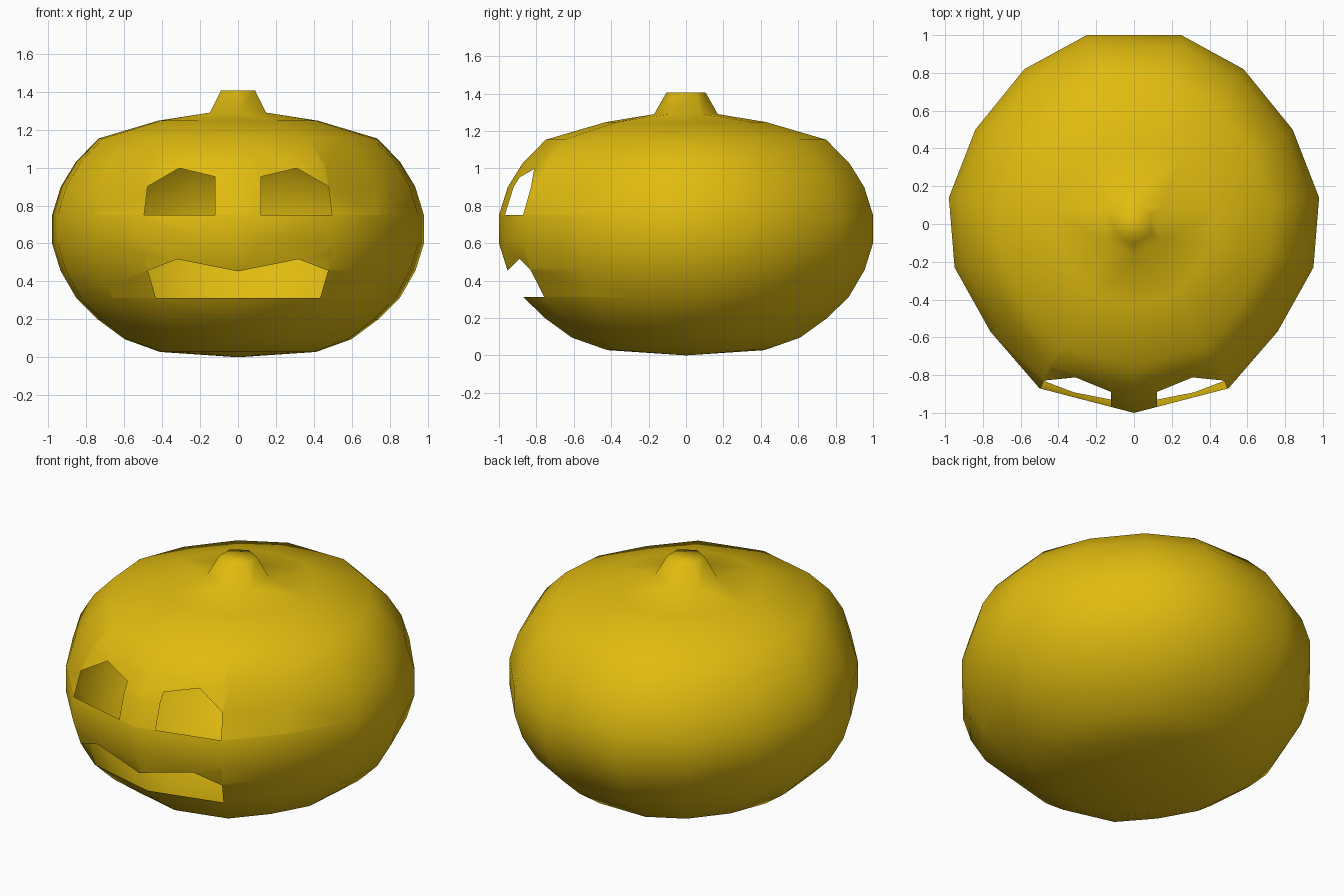
import bpy, bmesh, math
from mathutils import Vector

if "Cube" in bpy.data.objects:
    bpy.data.objects.remove(bpy.data.objects["Cube"])

# Half of the widest 15-sided cross-section, from front to back
HALF = [(0, -1), (.5, -.87), (.76, -.57), (.95, -.23), (.98, .14), (.84, .5), (.58, .82), (.25, 1)]
RING = HALF + [(-x, y) for x, y in reversed(HALF[1:])]

# Body profile: (scale, height)
PROFILE = [(.42, .028), (.61, .095), (.755, .2), (.87, .312), (.955, .457), (1, .6), (1, .75),
           (.953, .9), (.872, 1.03), (.75, 1.153), (.43, 1.247)]
# Stem profile
STEM = [(.17, 1.29), (.105, 1.405)]

# Carved openings, right half, as convex outlines in x and z
EYE = [(.122, .751), (.495, .751), (.477, .9), (.31, .997), (.122, .952)]
MOUTH = [(0, .313), (.433, .313), (.475, .457), (.32, .517), (0, .453)]


def add_ring(bm, points, scale, z):
    return [bm.verts.new((x * scale, y * scale, z)) for x, y in points]


def loop_edges(bm, ring):
    n = len(ring)
    return [bm.edges.get((ring[i], ring[(i + 1) % n])) or
            bm.edges.new((ring[i], ring[(i + 1) % n])) for i in range(n)]


def skin(bm, a, b):
    n = len(a)
    for i in range(n):
        j = (i + 1) % n
        bm.faces.new((a[i], a[j], b[j], b[i]))


def carve(bm, outline):
    """Slice the front wall along the outline, then remove the faces inside it."""
    xs, zs = [p[0] for p in outline], [p[1] for p in outline]
    sides = []
    for (x0, z0), (x1, z1) in zip(outline, outline[1:] + outline[:1]):
        sides.append((Vector((x0, 0, z0)), Vector((z1 - z0, 0, x0 - x1)).normalized()))

    def near(f):
        return (f.calc_center_median().y < -.6
                and min(v.co.x for v in f.verts) < max(xs) - 1e-4
                and max(v.co.x for v in f.verts) > min(xs) + 1e-4
                and min(v.co.z for v in f.verts) < max(zs) - 1e-4
                and max(v.co.z for v in f.verts) > min(zs) + 1e-4)

    for co, no in sides:
        faces = [f for f in bm.faces if near(f)]
        geom = set(faces)
        for f in faces:
            geom.update(f.edges)
            geom.update(f.verts)
        bmesh.ops.bisect_plane(bm, geom=list(geom), dist=1e-4, plane_co=co, plane_no=no)
    inside = [f for f in bm.faces if f.calc_center_median().y < -.6 and
              all((f.calc_center_median() - co).dot(no) < 0 for co, no in sides)]
    bmesh.ops.delete(bm, geom=inside, context='FACES')


bm = bmesh.new()

# Hollow body with a closed bottom
rings = [add_ring(bm, RING, s, z) for s, z in PROFILE]
for a, b in zip(rings, rings[1:]):
    skin(bm, a, b)
pole = bm.verts.new((0, 0, 0))
for i in range(len(RING)):
    bm.faces.new((rings[0][(i + 1) % len(RING)], rings[0][i], pole))

# Six-sided stem growing out of the body
hexagon = [(math.sin(i * math.pi / 3), -math.cos(i * math.pi / 3)) for i in range(6)]
base, top = [add_ring(bm, hexagon, s, z) for s, z in STEM]
skin(bm, base, top)
bm.faces.new(top)
bmesh.ops.bridge_loops(bm, edges=loop_edges(bm, rings[-1]) + loop_edges(bm, base))
bmesh.ops.recalc_face_normals(bm, faces=bm.faces[:])

# Eyes and mouth
for shape in (EYE, MOUTH):
    carve(bm, shape)
    carve(bm, [(-x, z) for x, z in reversed(shape)])

for f in bm.faces:
    f.smooth = True
mesh = bpy.data.meshes.new("pumpkin_shell")
bm.to_mesh(mesh)
bm.free()
obj = bpy.data.objects.new("pumpkin_shell", mesh)
bpy.context.collection.objects.link(obj)

mat = bpy.data.materials.new("golden_yellow")
mat.diffuse_color = (.75, .5, .005, 1)
mat.use_nodes = True
mat.node_tree.nodes["Principled BSDF"].inputs["Base Color"].default_value = mat.diffuse_color
mesh.materials.append(mat)
